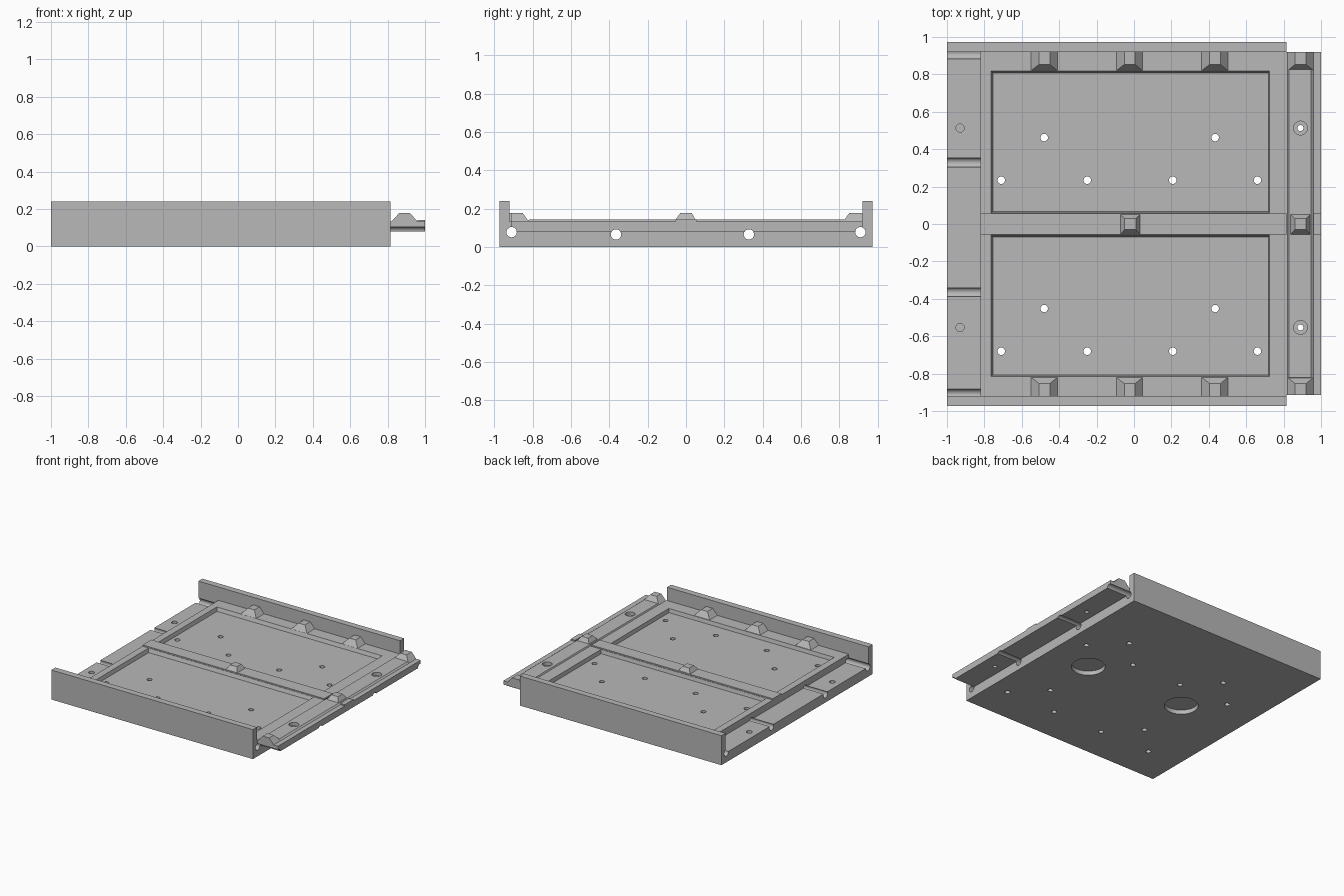
import bpy, bmesh, math
from mathutils import Matrix, Vector

if "Cube" in bpy.data.objects:
    bpy.data.objects.remove(bpy.data.objects["Cube"])

grey = bpy.data.materials.new("light grey plastic")
grey.diffuse_color = (0.48, 0.48, 0.48, 1)
grey.use_nodes = True
grey.node_tree.nodes["Principled BSDF"].inputs["Base Color"].default_value = grey.diffuse_color


def finish(name, bm):
    bmesh.ops.recalc_face_normals(bm, faces=bm.faces)
    me = bpy.data.meshes.new(name)
    bm.to_mesh(me)
    bm.free()
    ob = bpy.data.objects.new(name, me)
    bpy.context.collection.objects.link(ob)
    me.materials.append(grey)
    return ob


def frustum(bm, low, high, z0, z1):
    """Block with rectangle low at z0 and rectangle high at z1 (x0, x1, y0, y1)."""
    rings = []
    for (x0, x1, y0, y1), z in ((low, z0), (high, z1)):
        rings.append([bm.verts.new((x, y, z)) for x, y in
                      ((x0, y0), (x1, y0), (x1, y1), (x0, y1))])
    a, b = rings
    bm.faces.new(a[::-1])
    bm.faces.new(b)
    for i in range(4):
        j = (i + 1) % 4
        bm.faces.new((a[i], a[j], b[j], b[i]))


def box(bm, x0, x1, y0, y1, z0, z1):
    frustum(bm, (x0, x1, y0, y1), (x0, x1, y0, y1), z0, z1)


def cylinder(bm, centre, r, depth, axis='Z', segs=24):
    rot = Matrix.Rotation(math.pi / 2, 4, 'Y') if axis == 'X' else Matrix()
    bmesh.ops.create_cone(bm, cap_ends=True, segments=segs, radius1=r, radius2=r,
                          depth=depth, matrix=Matrix.Translation(Vector(centre)) @ rot)


def cut(ob, bm):
    tool = finish("cutter", bm)
    tool.hide_render = True
    mod = ob.modifiers.new("cut", 'BOOLEAN')
    mod.operation, mod.solver, mod.object = 'DIFFERENCE', 'EXACT', tool
    bpy.context.view_layer.objects.active = ob
    bpy.ops.object.modifier_apply(modifier=mod.name)
    bpy.data.objects.remove(tool)


RIM, TOP = 0.132, 0.142

# Tray: U-shaped section run along x
bm = bmesh.new()
section = [(-0.972, 0), (0.972, 0), (0.972, 0.24), (0.92, 0.24), (0.92, RIM),
           (-0.92, RIM), (-0.92, 0.24), (-0.972, 0.24)]
face = bm.faces.new([bm.verts.new((-1, y, z)) for y, z in section])
new = bmesh.ops.extrude_face_region(bm, geom=[face])["geom"]
bmesh.ops.translate(bm, vec=(1.815, 0, 0),
                    verts=[v for v in new if isinstance(v, bmesh.types.BMVert)])
tray = finish("tray", bm)

# Low ledge on the left that takes a neighbouring flange
bm = bmesh.new()
box(bm, -1.1, -0.82, -0.92, 0.92, 0.078, 0.2)
cut(tray, bm)

# Two shallow pockets with sloped walls
bm = bmesh.new()
for y0, y1 in ((0.058, 0.82), (-0.815, -0.058)):
    frustum(bm, (-0.755, 0.718, y0 + 0.008, y1 - 0.012),
            (-0.765, 0.725, y0, y1), 0.102, RIM + 0.004)
cut(tray, bm)

# Screw holes, round recesses underneath, blind holes in the ledge
bm = bmesh.new()
for dy in (0, -0.914):
    for x in (-0.71, -0.25, 0.207, 0.66):
        cylinder(bm, (x, 0.234 + dy, 0.07), 0.02, 0.3)
    for x in (-0.48, 0.434):
        cylinder(bm, (x, 0.462 + dy, 0.07), 0.02, 0.3)
for x in (-0.46, 0.444):
    cylinder(bm, (x, 0, 0), 0.126, 0.07, segs=48)
for y in (0.513, -0.553):
    cylinder(bm, (-0.93, y, 0.08), 0.022, 0.06)
cut(tray, bm)

# Connecting flange on the right with raised strip
bm = bmesh.new()
box(bm, 0.815, 1.0, -0.913, 0.92, 0.08, RIM)
flange = finish("flange", bm)
bm = bmesh.new()
frustum(bm, (0.822, 0.96, -0.83, 0.845), (0.828, 0.947, -0.82, 0.833), RIM, TOP)
strip = finish("flange_strip", bm)

# Countersunk holes through flange and strip
for part in (flange, strip):
    for r, z, depth in ((0.037, 0.155, 0.08), (0.016, 0.1, 0.2)):
        bm = bmesh.new()
        for y in (0.513, -0.553):
            cylinder(bm, (0.89, y, z), r, depth)
        cut(part, bm)

# Long rod bores through tray and flange
for part in (tray, flange):
    bm = bmesh.new()
    for y, z in ((-0.91, 0.077), (0.91, 0.077), (-0.365, 0.065), (0.328, 0.065)):
        cylinder(bm, (0, y, z), 0.027, 2.2, 'X')
    cut(part, bm)

# Centre rib, carried on across the flange tip
bm = bmesh.new()
box(bm, -0.82, 0.815, -0.056, 0.055, RIM, TOP)
box(bm, 0.96, 1.0, -0.056, 0.055, RIM, TOP)
finish("centre_rib", bm)

# Locating bumps along both walls, and on the flange ends
for side, label in ((1, "back"), (-1, "front")):
    bm = bmesh.new()
    for x in (-0.48, -0.024, 0.432, 0.89):
        end = 0.92 if x < 0.8 or side > 0 else 0.913
        lo = sorted((side * 0.82, side * end))
        hi = sorted((side * 0.853, side * end))
        frustum(bm, (x - 0.07, x + 0.07, *lo), (x - 0.028, x + 0.03, *hi), RIM, 0.178)
    finish(label + "_bumps", bm)

# Locating bumps on the centre rib
bm = bmesh.new()
for x in (-0.02, 0.89):
    frustum(bm, (x - 0.052, x + 0.052, -0.055, 0.05),
            (x - 0.03, x + 0.03, -0.03, 0.03), TOP, 0.176)
finish("centre_bumps", bm)

# Smooth round bores, sharp edges elsewhere
for ob in bpy.context.scene.objects:
    ob.select_set(True)
bpy.context.view_layer.objects.active = tray
bpy.ops.object.shade_smooth_by_angle(angle=math.radians(25))
